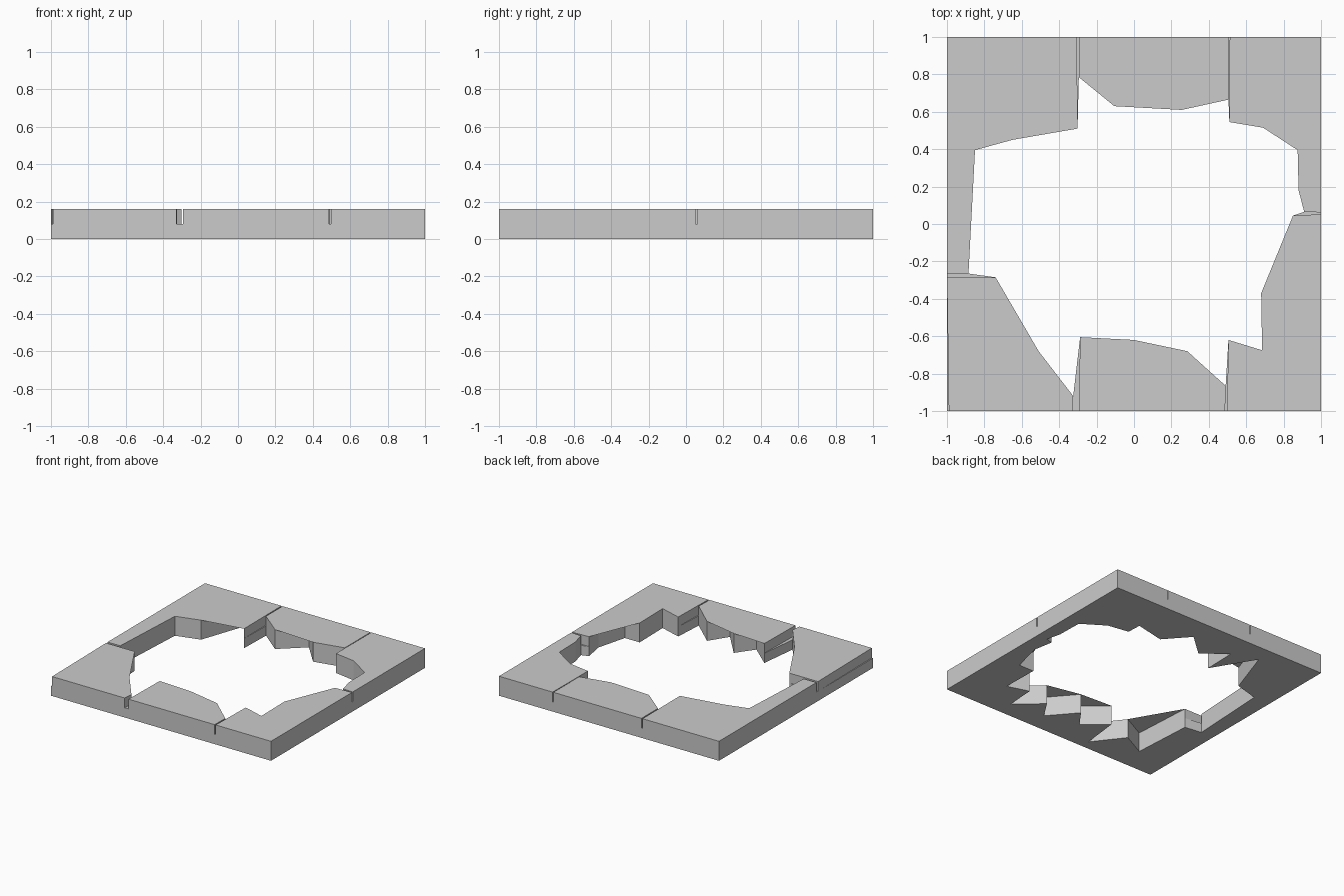
import bpy, bmesh

if "Cube" in bpy.data.objects:
    bpy.data.objects.remove(bpy.data.objects["Cube"])

TOP, FLOOR = 0.16, 0.08   # slab top, and floor of the cracks

# Each slab piece, clockwise: jagged inner edge, then its outer edge (end -> corners -> start)
pieces = [
    # back left
    ([(-.885, -.265), (-.85, .395), (-.65, .45), (-.51, .855), (-.302, .51)],
     [(-.305, 1), (-1, 1), (-1, -.265)]),
    # back middle
    ([(-.295, .785), (-.105, .63), (.085, .80), (.255, .61), (.505, .665)],
     [(.505, 1), (-.295, 1)]),
    # back right
    ([(.51, .545), (.69, .515), (.875, .395), (.88, .18), (.91, .065)],
     [(1, .062), (1, 1), (.512, 1)]),
    # front right
    ([(.85, .045), (.88, -.12), (.815, -.37), (.68, -.37), (.685, -.675), (.505, -.62)],
     [(.497, -1), (1, -1), (1, .052)]),
    # front middle
    ([(.49, -.865), (.285, -.68), (.185, -.835), (0, -.62), (-.105, -.765), (-.288, -.605)],
     [(-.295, -1), (.487, -1)]),
    # front left, its outer side slightly set back
    ([(-.325, -.92), (-.51, -.68), (-.71, -.785), (-.74, -.285)],
     [(-1, -.285), (-.99, -1), (-.33, -1)]),
]

# Regions of the plan with their heights: pieces, cracks between them, side ledge
regions = [(inner + outer, TOP) for inner, outer in pieces]
for (inner, outer), (next_inner, next_outer) in zip(pieces, pieces[1:] + pieces[:1]):
    regions.append(([inner[-1], next_inner[0], next_outer[-1], outer[0]], FLOOR))
regions.append(([(-1, -.285), (-1, -1), (-.99, -1)], FLOOR))

edge_height = {}
for poly, h in regions:
    for a, b in zip(poly, poly[1:] + poly[:1]):
        edge_height[a, b] = h

bm = bmesh.new()


def face(points):
    return bm.faces.new([bm.verts.new(p) for p in points])


caps = []
for poly, h in regions:
    # top and underside
    caps.append(face([(x, y, h) for x, y in poly]))
    caps.append(face([(x, y, 0) for x, y in reversed(poly)]))
    # walls wherever the neighbour is lower
    for a, b in zip(poly, poly[1:] + poly[:1]):
        low = edge_height.get((b, a), 0)
        if low < h:
            face([(*a, low), (*b, low), (*b, h), (*a, h)])

bmesh.ops.triangulate(bm, faces=caps)
bmesh.ops.remove_doubles(bm, verts=bm.verts[:], dist=0.0005)
bmesh.ops.recalc_face_normals(bm, faces=bm.faces[:])
bmesh.ops.dissolve_limit(bm, angle_limit=0.001, verts=bm.verts[:], edges=bm.edges[:])

mesh = bpy.data.meshes.new("broken_floor_slab")
bm.to_mesh(mesh)
bm.free()
slab = bpy.data.objects.new("broken_floor_slab", mesh)
bpy.context.collection.objects.link(slab)
